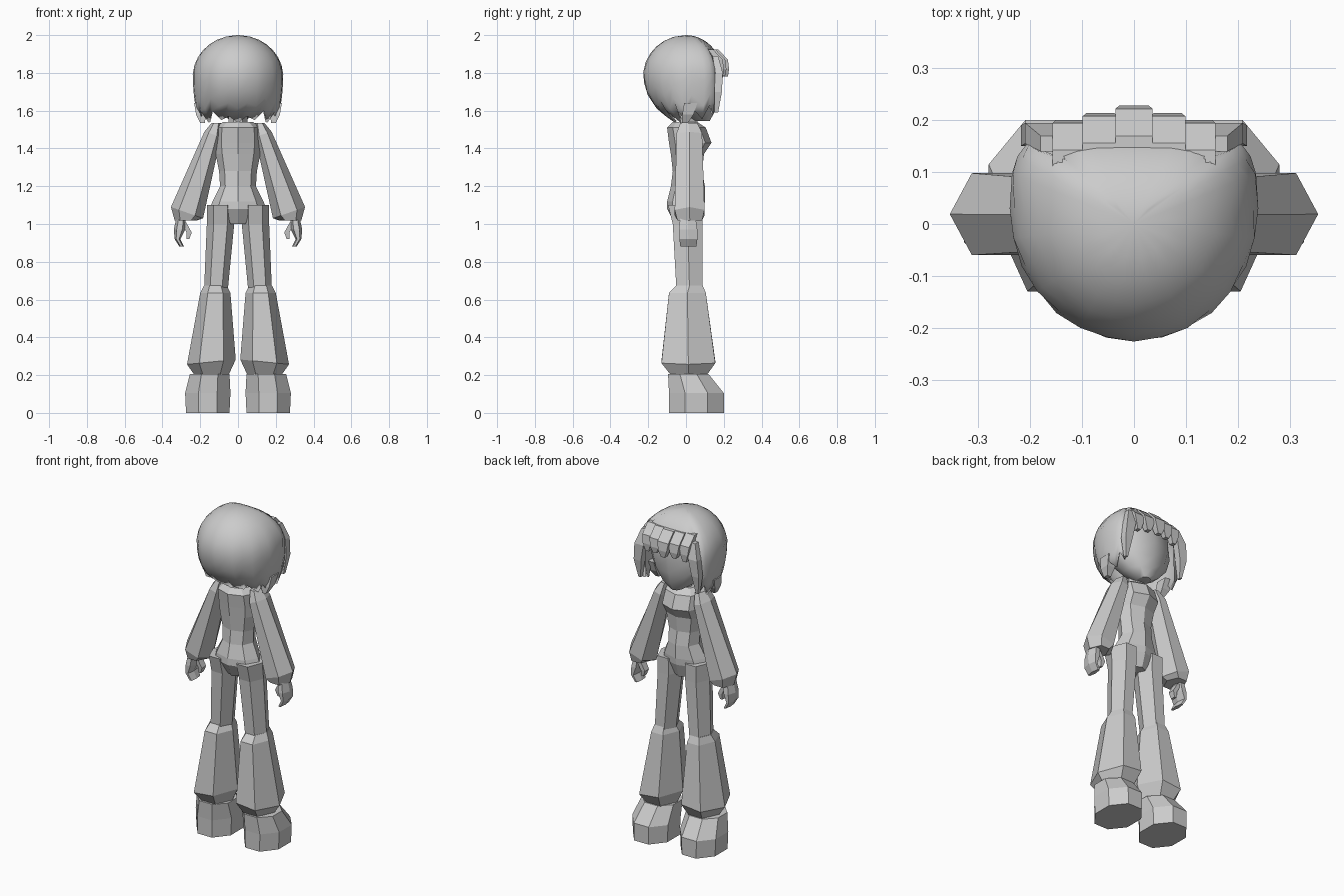
import bpy, bmesh, math

if "Cube" in bpy.data.objects:
    bpy.data.objects.remove(bpy.data.objects["Cube"])

def finish(name, bm, mirror=False, smooth=None):
    bmesh.ops.remove_doubles(bm, verts=bm.verts, dist=1e-5)
    bmesh.ops.recalc_face_normals(bm, faces=bm.faces)
    me = bpy.data.meshes.new(name)
    bm.to_mesh(me)
    bm.free()
    ob = bpy.data.objects.new(name, me)
    bpy.context.collection.objects.link(ob)
    if mirror:
        ob.modifiers.new("mirror", 'MIRROR')
    if smooth:
        bpy.ops.object.select_all(action='DESELECT')
        bpy.context.view_layer.objects.active = ob
        ob.select_set(True)
        bpy.ops.object.shade_smooth_by_angle(angle=math.radians(smooth))
    return ob

def loft(name, rings, n=6, turn=0.0, mirror=False, smooth=None):
    """rings: (x0, x1, y0, y1, z, tilt); each polygon fills its box."""
    angs = [2 * math.pi * (i + turn) / n for i in range(n)]
    mx = max(abs(math.cos(a)) for a in angs)
    my = max(abs(math.sin(a)) for a in angs)
    bm = bmesh.new()
    loops = []
    for x0, x1, y0, y1, z, *tilt in rings:
        k = tilt[0] if tilt else 0
        loop = []
        for a in angs:
            dx = math.cos(a) / mx * (x1 - x0) / 2
            loop.append(bm.verts.new(((x0 + x1) / 2 + dx,
                        (y0 + y1) / 2 + math.sin(a) / my * (y1 - y0) / 2, z + k * dx)))
        loops.append(loop)
    for p, q in zip(loops, loops[1:]):
        for i in range(n):
            j = (i + 1) % n
            bm.faces.new((p[i], p[j], q[j], q[i]))
    bm.faces.new(loops[0])
    bm.faces.new(loops[-1])
    return finish(name, bm, mirror, smooth)

def sym(rx, y0, y1, z):
    return (-rx, rx, y0, y1, z)

# torso and neck
loft("torso", [sym(.05, -.06, .07, 1.0), sym(.15, -.10, .095, 1.08), sym(.135, -.10, .10, 1.12),
               sym(.095, -.08, .10, 1.2), sym(.10, -.07, .085, 1.28), sym(.118, -.08, .095, 1.37),
               sym(.125, -.09, .135, 1.43), sym(.12, -.10, .105, 1.51), sym(.08, -.07, .06, 1.54)], 8)
loft("neck", [sym(.05, -.03, .06, 1.5), sym(.05, -.03, .06, 1.62)], 6)

# legs, flared trousers and shoes
loft("upper_leg", [(.02, .165, -.095, .09, 1.1), (.02, .165, -.07, .088, 1.0),
                   (.055, .18, -.05, .088, .64)], 6, mirror=True)
loft("flared_leg", [(.06, .18, -.05, .088, .675), (.04, .20, -.09, .105, .635),
                    (.012, .27, -.13, .155, .27, -.1), (.05, .23, -.08, .11, .2)], 6, mirror=True)
loft("shoe", [(.045, .275, -.09, .20, 0), (.04, .28, -.09, .20, .105),
              (.045, .255, -.095, .12, .205)], 8, turn=.5, mirror=True)

# sleeves
loft("sleeve", [(.09, .14, -.03, .06, 1.535), (.09, .178, -.05, .085, 1.475, .3),
                (.185, .355, -.06, .098, 1.06, .35), (.22, .335, -.045, .085, 1.018)], 6, mirror=True)

# hands
loft("hand", [(.275, .325, -.03, .05, 1.04), (.28, .34, -.038, .06, .97),
              (.305, .335, -.035, .06, .92), (.285, .31, -.03, .055, .88)], 6, mirror=True)
loft("thumb", [(.275, .30, .0, .045, 1.01), (.245, .272, .005, .045, .955),
               (.258, .272, .01, .04, .92)], 4, turn=.5, mirror=True)

# face
loft("face", [sym(.035, .03, .125, 1.545), sym(.10, -.03, .15, 1.59), sym(.165, -.09, .165, 1.66),
              sym(.20, -.14, .175, 1.75), sym(.19, -.14, .172, 1.85), sym(.12, -.1, .12, 1.93)],
     10, turn=.5, smooth=40)

# hair shell, open over the face with a jagged hem
PROFILE = [(1.78, .24, -.228, .195), (1.70, .236, -.213, .195), (1.62, .225, -.165, .19),
           (1.57, .212, -.11, .18), (1.53, .195, -.05, .16)]

def hair_size(z):
    if z >= 1.78:
        f = math.sqrt(max(0, 1 - ((z - 1.78) / .22) ** 2))
        return .24 * f, -.228 * f, .197 * f
    for a, b in zip(PROFILE, PROFILE[1:]):
        if z >= b[0]:
            t = (a[0] - z) / (a[0] - b[0])
            return tuple(u + (v - u) * t for u, v in zip(a[1:], b[1:]))
    return PROFILE[-1][1:]

HEM = [1.90, 1.895, 1.88, 1.85, 1.58, 1.63, 1.555, 1.62, 1.54, 1.60, 1.535, 1.60, 1.55, 1.57, 1.535]
bm = bmesh.new()
N, ROWS = 28, 10
cols = []
for i in range(N):
    a = 2 * math.pi * i / N
    s, c = math.sin(a), math.cos(a)
    hem = HEM[min(i, N - i)]
    col = []
    for k in range(ROWS + 1):
        z = 2 - (2 - hem) * (k / ROWS) ** 1.7
        rx, yb, yf = hair_size(z)
        p = .6 if c > 0 else 1
        mid = .03 * rx / .24
        x = math.copysign(abs(s) ** p, s) * rx
        y = mid + (yf - mid) * abs(c) ** p if c > 0 else mid + (mid - yb) * c
        col.append(bm.verts.new((x, y, z)))
    cols.append(col)
for i in range(N):
    p, q = cols[i], cols[(i + 1) % N]
    for k in range(ROWS):
        bm.faces.new((p[k], q[k], q[k + 1], p[k + 1]))
hair = finish("hair", bm, smooth=50)
sol = hair.modifiers.new("thickness", 'SOLIDIFY')
sol.thickness, sol.offset = .014, -1

# fringe strands across the forehead
for x, w, tip in [(0, .036, 1.78), (.065, .034, 1.785), (.125, .032, 1.775)]:
    d = x * .22
    loft("fringe", [(x - w, x + w, .13 - d, .17 - d, 1.925), (x - w, x + w, .175 - d, .222 - d, 1.87),
                    (x - w * .8, x + w * .8, .188 - d, .228 - d, 1.82),
                    (x - w * .35, x + w * .35, .195 - d, .222 - d, tip)], 4, turn=.5, mirror=x > 0)

# long strands framing the face
loft("temple_strand", [(.13, .18, .14, .17, 1.89), (.15, .21, .155, .195, 1.80),
                       (.17, .218, .15, .19, 1.70), (.185, .20, .15, .17, 1.59)], 4, turn=.5, mirror=True)
loft("side_tip", [(.175, .232, -.01, .06, 1.64), (.17, .222, -.02, .04, 1.58),
                  (.175, .20, -.02, .01, 1.535)], 4, turn=.5, mirror=True)
